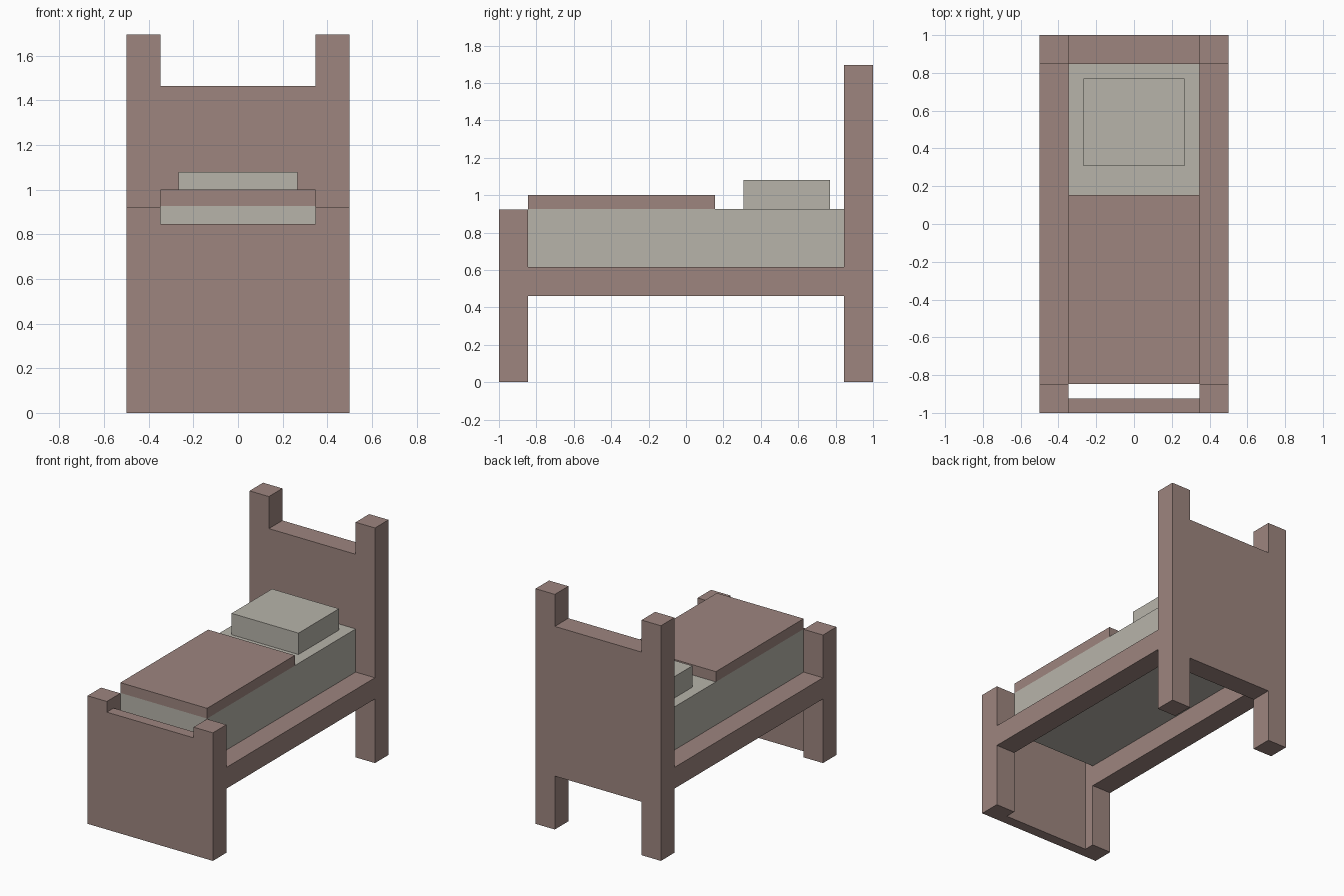
import bpy
import bmesh
from mathutils import Vector

cube = bpy.data.objects.get("Cube")
if cube:
    bpy.data.objects.remove(cube, do_unlink=True)


def make_material(name, rgb):
    mat = bpy.data.materials.new(name)
    mat.use_nodes = True
    colour = (*rgb, 1.0)
    mat.diffuse_color = colour
    mat.node_tree.nodes["Principled BSDF"].inputs["Base Color"].default_value = colour
    return mat


wood = make_material("dusty_brown", (0.337, 0.235, 0.212))
linen = make_material("warm_grey", (0.474, 0.456, 0.402))


def box(name, mat, x, y, z):
    """Box spanning the given (min, max) range on each axis."""
    low, high = map(Vector, zip(x, y, z))
    bm = bmesh.new()
    bmesh.ops.create_cube(bm, size=1)
    bmesh.ops.scale(bm, vec=high - low, verts=bm.verts)
    bmesh.ops.translate(bm, vec=(low + high) / 2, verts=bm.verts)
    mesh = bpy.data.meshes.new(name)
    bm.to_mesh(mesh)
    bm.free()
    mesh.materials.append(mat)
    obj = bpy.data.objects.new(name, mesh)
    bpy.context.collection.objects.link(obj)
    return obj


inner, outer = 0.346, 0.5      # inside and outside of the side timbers
end, tip = 0.846, 1.0          # inside and outside of the end timbers
across = (-inner, inner)
mattress_top = 0.926

# Posts and side rails, one set per side
for side, x in (("right", (-outer, -inner)), ("left", (inner, outer))):
    box(f"{side}_head_post", wood, x, (end, tip), (0, 1.695))
    box(f"{side}_foot_post", wood, x, (-tip, -end), (0, 0.923))
    box(f"{side}_rail", wood, x, (-end, end), (0.462, 0.615))

# End boards
box("headboard", wood, across, (end, tip), (0.385, 1.464))
box("footboard", wood, across, (-tip, -0.923), (0, 0.846))

# Bedding
box("mattress", linen, across, (-end, end), (0.615, mattress_top))
box("blanket", wood, across, (-end, 0.154), (mattress_top, 1.0))
box("pillow", linen, (-0.267, 0.267), (0.308, 0.769), (mattress_top, 1.08))
